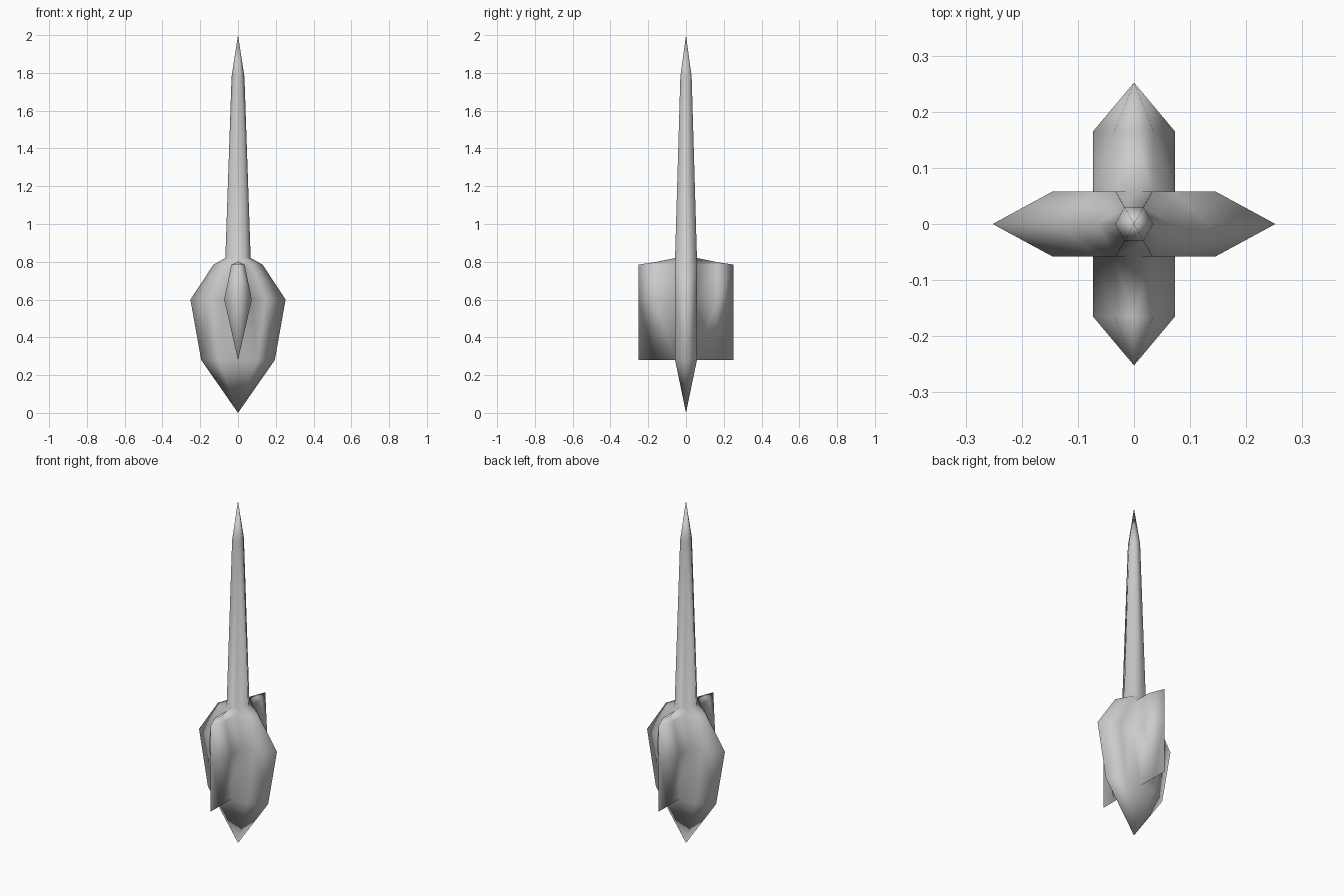
import bpy, bmesh

if "Cube" in bpy.data.objects:
    bpy.data.objects.remove(bpy.data.objects["Cube"])

B = 0.058                      # half thickness of the main blade
bm = bmesh.new()
cache = {}


def vert(p):
    """Reuse one vertex per position so all parts stay welded."""
    key = tuple(round(c, 4) + 0.0 for c in p)
    if key not in cache:
        cache[key] = bm.verts.new(key)
    return cache[key]


def strip(left, right):
    """Faces between two columns of points, repeated in all four quarters."""
    for i in range(len(left) - 1):
        quad = (left[i], right[i], right[i + 1], left[i + 1])
        for sx in (1, -1):
            for sy in (1, -1):
                loop = list(dict.fromkeys(vert((x * sx, y * sy, z)) for x, y, z in quad))
                if len(loop) > 2 and not bm.faces.get(loop):
                    bm.faces.new(loop)


# Blade and spike: outer edge, shoulder and fin-root columns, from bottom to top
edge = [(0, 0, 0), (0.195, 0, 0.28), (0.252, 0, 0.60), (0.13, 0, 0.785),
        (0.067, 0, 0.82), (0.034, 0, 1.78), (0, 0, 2)]
shoulder = [(0, 0, 0), (0.10, B, 0.28), (0.145, B, 0.60), (0.07, B, 0.785),
            (0.033, B, 0.82), (0.017, 0.03, 1.78), (0, 0, 2)]
root = [(0, 0, 0), (0, B, 0.28), (0.073, B, 0.60), (0.035, B, 0.785), (0, B, 0.82)]
strip(edge, shoulder)
strip(shoulder[:5], root)

# Flat front and back sides of the hexagonal spike
for s in (1, -1):
    lo, hi = [[vert((x * k, y * s, z)) for k in (1, -1)] for x, y, z in shoulder[4:6]]
    bm.faces.new((lo[0], vert((0, B * s, 0.82)), lo[1], hi[1], hi[0]))
    bm.faces.new((hi[0], hi[1], vert((0, 0, 2))))

# Cross fins: straight section, then a taper into a vertical knife edge
fin = [(0, 0.165, 0.28), (0.073, 0.165, 0.60), (0.035, 0.165, 0.785), (0, 0.165, 0.798)]
knife = [(0, 0.252, 0.28), (0, 0.252, 0.60), (0, 0.252, 0.785), (0, 0.252, 0.785)]
strip(root[1:], fin)
strip(fin, knife)

bmesh.ops.recalc_face_normals(bm, faces=bm.faces)
me = bpy.data.meshes.new("spiked_finned_head")
bm.to_mesh(me)
bm.free()
ob = bpy.data.objects.new("spiked_finned_head", me)
bpy.context.collection.objects.link(ob)
me.shade_smooth()
